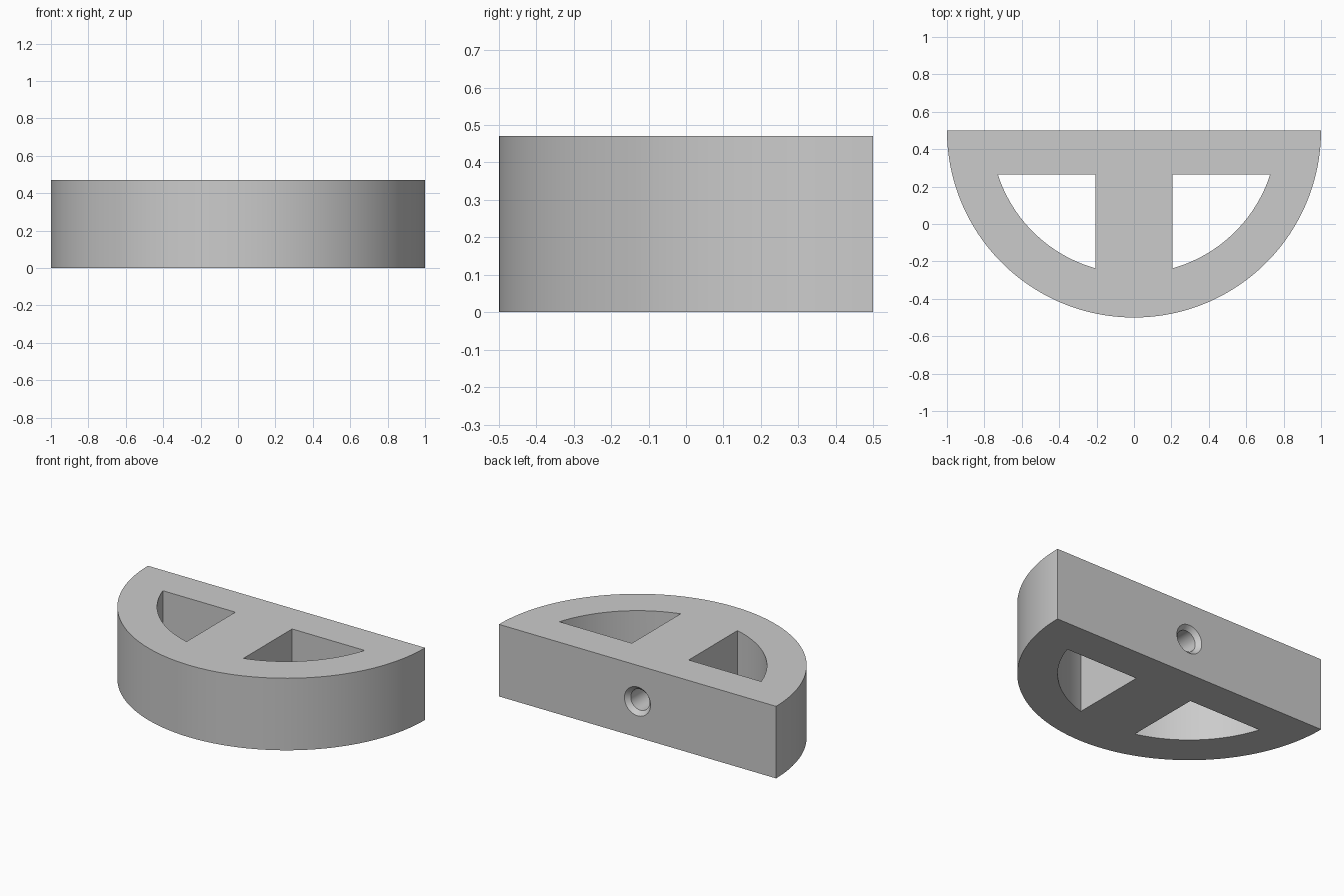
import bpy, bmesh
from math import sin, cos, asin, acos, pi, radians

if "Cube" in bpy.data.objects:
    bpy.data.objects.remove(bpy.data.objects["Cube"])

HEIGHT, CY = 0.47, 0.5          # thickness, y of the arc centre (flat back)
R_OUT, R_IN = 1.0, 0.765        # outer and window arc radii
RIB, BAR = 0.205, 0.235         # half width of rib, depth of back bar


def arc(radius, start, end, steps):
    return [(radius * cos(start + (end - start) * i / steps),
             CY + radius * sin(start + (end - start) * i / steps))
            for i in range(steps + 1)]


def prism(name, outline, z0, z1):
    bm = bmesh.new()
    face = bm.faces.new([bm.verts.new((x, y, z0)) for x, y in outline])
    ext = bmesh.ops.extrude_face_region(bm, geom=[face])
    verts = [v for v in ext["geom"] if isinstance(v, bmesh.types.BMVert)]
    bmesh.ops.translate(bm, verts=verts, vec=(0, 0, z1 - z0))
    return finish(name, bm)


def lathe_y(name, profile, z, sides=48):
    """Closed solid turned around a y-axis; profile is (radius, y)."""
    bm = bmesh.new()
    vs = [bm.verts.new((r, y, z)) for r, y in profile]
    edges = [bm.edges.new(p) for p in zip(vs, vs[1:])]
    bmesh.ops.spin(bm, geom=vs + edges, cent=(0, 0, z), axis=(0, 1, 0),
                   angle=2 * pi, steps=sides)
    bmesh.ops.remove_doubles(bm, verts=bm.verts, dist=1e-5)
    return finish(name, bm)


def finish(name, bm):
    bmesh.ops.recalc_face_normals(bm, faces=bm.faces)
    mesh = bpy.data.meshes.new(name)
    bm.to_mesh(mesh)
    bm.free()
    obj = bpy.data.objects.new(name, mesh)
    bpy.context.collection.objects.link(obj)
    return obj


# Half-disc body
body = prism("half_disc_body", arc(R_OUT, -pi, 0, 96), 0, HEIGHT)

# Two mirrored through windows
right = arc(R_IN, -acos(RIB / R_IN), -asin(BAR / R_IN), 40) + [(RIB, CY - BAR)]
cutters = [prism("window_cutter", [(s * x, y) for x, y in right], -0.1, HEIGHT + 0.1)
           for s in (1, -1)]

# Countersunk blind bore in the flat back
cutters.append(lathe_y("bore_cutter", [
    (0, CY + 0.1), (0.094, CY + 0.1), (0.094, CY), (0.068, CY - 0.028),
    (0.068, CY - 0.5), (0, CY - 0.54)], HEIGHT / 2))

# Cut, apply and clean up
bpy.context.view_layer.objects.active = body
body.select_set(True)
for cutter in cutters:
    cutter.hide_render = True
    mod = body.modifiers.new("cut", "BOOLEAN")
    mod.operation, mod.solver, mod.object = "DIFFERENCE", "EXACT", cutter
    bpy.ops.object.modifier_apply(modifier=mod.name)
    bpy.data.objects.remove(cutter)
bpy.ops.object.shade_smooth_by_angle(angle=radians(30))
